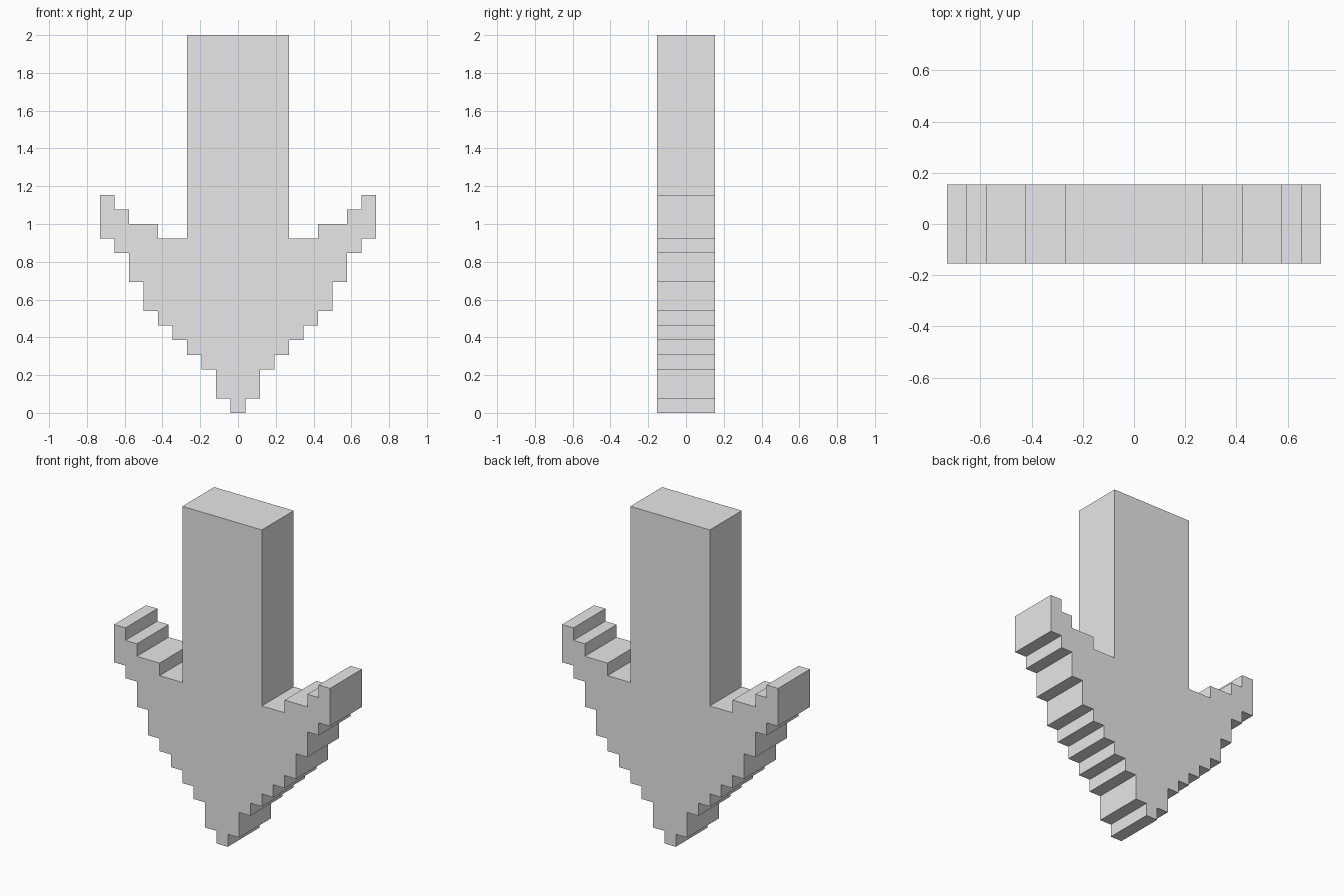
import bpy
import bmesh

cube = bpy.data.objects.get("Cube")
if cube:
    bpy.data.objects.remove(cube, do_unlink=True)

U = 2 / 26      # one step of the pixel grid
DEPTH = 4 * U   # thickness of the arrow

# Single plain grey
grey = bpy.data.materials.new("light_grey")
grey.use_nodes = True
colour = (0.8, 0.8, 0.8, 1)
grey.diffuse_color = colour
grey.node_tree.nodes["Principled BSDF"].inputs["Base Color"].default_value = colour

# Stepped right half of the outline: (half width, height reached) in grid steps
rising = [(0.5, 1), (1.5, 3), (2.5, 4), (3.5, 5), (4.5, 6),
          (5.5, 7), (6.5, 9), (7.5, 11), (8.5, 12), (9.5, 15)]
# Barb tops stepping back in to the shaft: (inner half width, top height)
barb = [(8.5, 15), (7.5, 14), (5.5, 13), (3.5, 12)]

half = []
z = 0
for x, top in rising:
    half += [(x, z), (x, top)]
    z = top
for x, top in barb:
    if half[-1] != (half[-1][0], top):
        half.append((half[-1][0], top))
    half.append((x, top))
half.append((3.5, 26))  # top corner of the shaft

# Mirror the half outline and extrude it through the depth
outline = half + [(-x, z) for x, z in reversed(half)]
bm = bmesh.new()
front = bm.faces.new([bm.verts.new((x * U, -DEPTH / 2, z * U)) for x, z in outline])
sides = bmesh.ops.extrude_face_region(bm, geom=[front], use_keep_orig=True)
back = [v for v in sides["geom"] if isinstance(v, bmesh.types.BMVert)]
bmesh.ops.translate(bm, verts=back, vec=(0, DEPTH, 0))
bmesh.ops.recalc_face_normals(bm, faces=bm.faces)

mesh = bpy.data.meshes.new("down_arrow")
bm.to_mesh(mesh)
bm.free()
mesh.materials.append(grey)
arrow = bpy.data.objects.new("down_arrow", mesh)
bpy.context.collection.objects.link(arrow)
